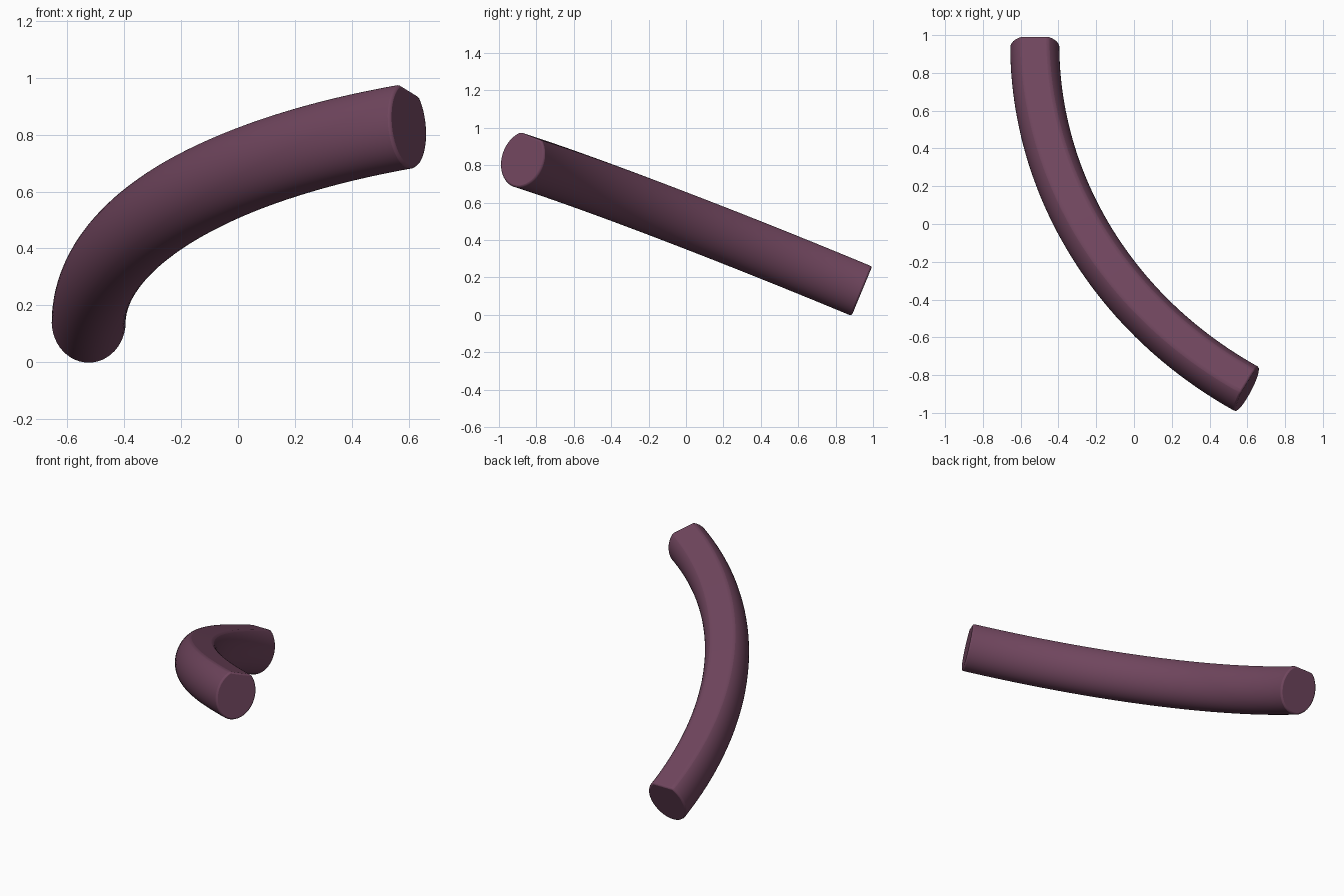
import bpy, bmesh, math
from mathutils import Vector

if "Cube" in bpy.data.objects:
    bpy.data.objects.remove(bpy.data.objects["Cube"])

R, SWEEP, TILT, BULGE = 2.25, math.radians(60), math.radians(20.9), 0.017
STEPS, SIDES = 48, 40
START = Vector((-0.525, 0.945, 0.138))
U = Vector((1, 0, 0))
V = Vector((0, -math.cos(TILT), math.sin(TILT)))   # along the slope
N = Vector((0, math.sin(TILT), math.cos(TILT)))    # normal of the sloping plane


def path(t):
    a = t * SWEEP
    return START + U * R * (1 - math.cos(a)) + V * R * math.sin(a) + N * BULGE * 4 * t * (1 - t)


# Cross-section: oval with the top cut flat
A, B, HALF = 0.13, 0.155, 0.07
phi = math.asin(HALF / A)
section = []
for i in range(SIDES + 1):
    ang = math.pi / 2 + phi + (2 * math.pi - 2 * phi) * i / SIDES
    section.append((A * math.cos(ang), B * math.sin(ang)))

# Sweep it along the arc
bm = bmesh.new()
rings = []
for s in range(STEPS + 1):
    t = s / STEPS
    tan = (path(t + 1e-3) - path(t - 1e-3)).normalized()
    side = tan.cross(N).normalized()
    up = side.cross(tan)
    rings.append([bm.verts.new(path(t) + side * x + up * y) for x, y in section])
count = len(section)
for r0, r1 in zip(rings, rings[1:]):
    for i in range(count):
        j = (i + 1) % count
        bm.faces.new((r0[i], r0[j], r1[j], r1[i]))
bm.faces.new(rings[0])
bm.faces.new(rings[-1])
bmesh.ops.recalc_face_normals(bm, faces=bm.faces)
me = bpy.data.meshes.new("curved_bar")
bm.to_mesh(me)
bm.free()
bar = bpy.data.objects.new("curved_bar", me)
bpy.context.collection.objects.link(bar)

# Soft rim on the end caps and along the flat
bev = bar.modifiers.new("rim", 'BEVEL')
bev.width, bev.segments = 0.01, 2
bev.limit_method, bev.angle_limit = 'ANGLE', math.radians(28)

mat = bpy.data.materials.new("plum")
mat.diffuse_color = (0.16, 0.06, 0.11, 1)
mat.use_nodes = True
mat.node_tree.nodes["Principled BSDF"].inputs["Base Color"].default_value = mat.diffuse_color
me.materials.append(mat)
bpy.context.view_layer.objects.active = bar
bar.select_set(True)
bpy.ops.object.shade_smooth_by_angle(angle=math.radians(35))
